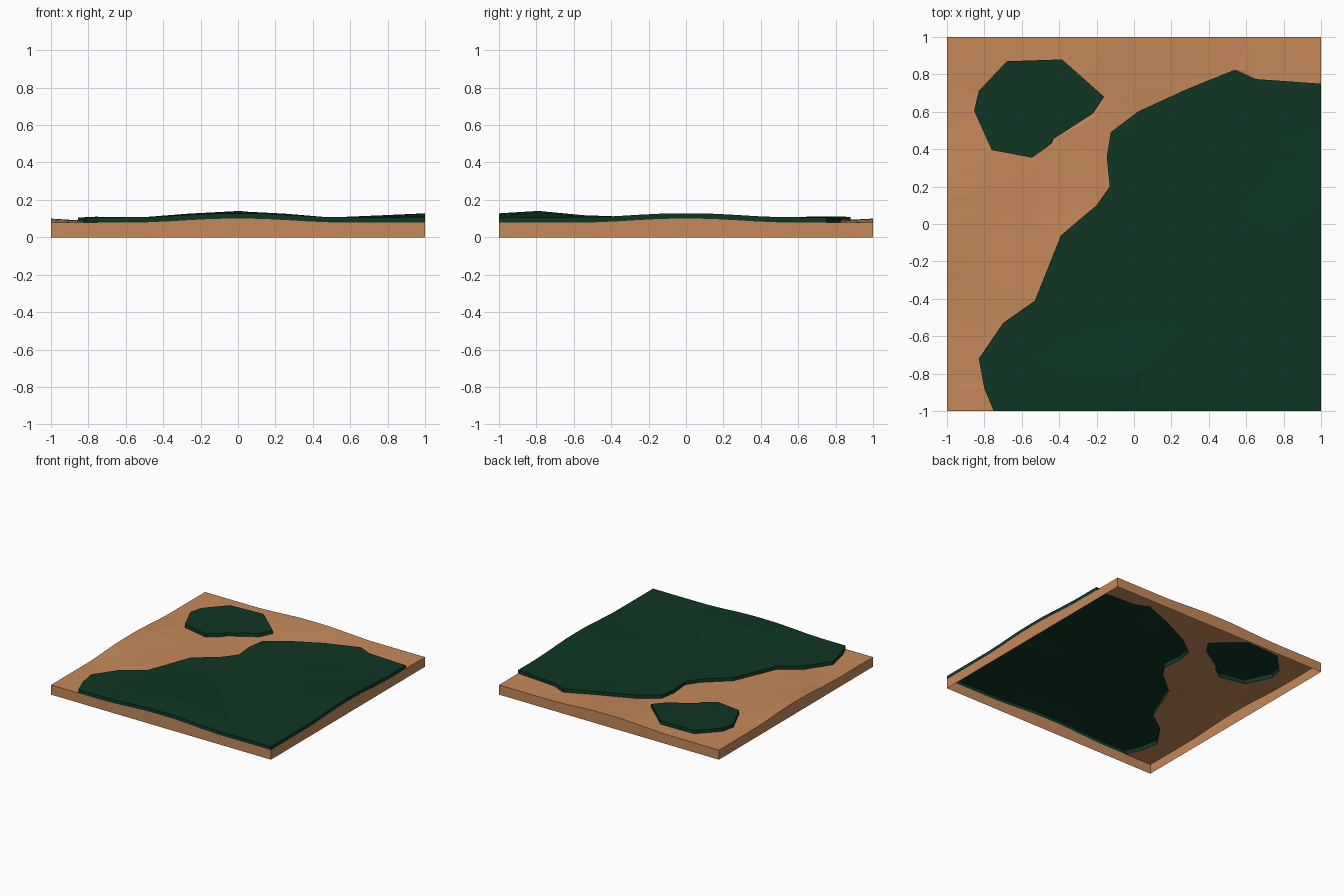
import bpy, bmesh, random
from mathutils import Vector
from mathutils.geometry import delaunay_2d_cdt

if "Cube" in bpy.data.objects:
    bpy.data.objects.remove(bpy.data.objects["Cube"])

random.seed(4)
THICK = 0.028

FIELD = [(-.75, -1), (-.80, -.88), (-.83, -.72), (-.70, -.53), (-.53, -.41), (-.39, -.06),
         (-.20, .10), (-.13, .20), (-.145, .36), (-.125, .49), (.02, .60), (.28, .72),
         (.54, .825), (.65, .775), (1, .75), (1, -1)]
ISLAND = [(-.68, .87), (-.385, .88), (-.16, .68), (-.22, .59), (-.43, .455), (-.44, .43),
          (-.545, .355), (-.76, .395), (-.855, .605), (-.83, .71)]


def material(name, rgb):
    m = bpy.data.materials.new(name)
    m.diffuse_color = (*rgb, 1)
    m.use_nodes = True
    m.node_tree.nodes["Principled BSDF"].inputs["Base Color"].default_value = m.diffuse_color
    return m


def smooth(t):
    t = max(0, min(1, t))
    return t * t * (3 - 2 * t)


def height(x, y):
    """Flat ground, a gentle rise at the middle of each side, one low hill."""
    h = 0.079
    for along, across in ((x, y), (y, x)):
        rise = smooth((0.55 - abs(along)) / 0.5)
        h = max(h, 0.079 + 0.021 * rise * smooth((abs(across) - 0.6) / 0.35))
    d = (((x + .03) / .5) ** 2 + ((y + .79) / .34) ** 2) ** .5
    return max(h, 0.079 + 0.034 * smooth(1.1 - d))


def inside(p, poly):
    hit = False
    for (ax, ay), (bx, by) in zip(poly, poly[1:] + poly[:1]):
        if (ay > p.y) != (by > p.y) and p.x < (bx - ax) * (p.y - ay) / (by - ay) + ax:
            hit = not hit
    return hit


# irregular triangulation holding the tile border and both grass outlines
pts, edges = [], []
for loop in (FIELD, ISLAND):
    n = len(pts)
    pts += [Vector(p) for p in loop]
    edges += [(n + i, n + (i + 1) % len(loop)) for i in range(len(loop))]
for i in range(17):
    t = -1 + i / 8
    pts += [Vector(p) for p in ((t, -1), (t, 1), (-1, t), (1, t))]
for i in range(7):
    for j in range(7):
        pts.append(Vector((-.78 + i * .26 + random.uniform(-.07, .07),
                           -.78 + j * .26 + random.uniform(-.07, .07))))
pts.append(Vector((.04, -.79)))
verts, _, faces, *_ = delaunay_2d_cdt(pts, edges, [], 0, 1e-4)


def on_border(p):
    return max(abs(p.x), abs(p.y)) > 0.999


ground_z = [height(p.x, p.y) + (0 if on_border(p) else random.uniform(-.004, .001)) for p in verts]


def region(face):
    c = sum((verts[i] for i in face), Vector((0, 0))) / len(face)
    return "field" if inside(c, FIELD) else "island" if inside(c, ISLAND) else "ground"


def build(name, kind, lift, skirt_z, mat):
    """Raised sheet of one region, with a skirt; skirt_z gives the bottom or None."""
    bm = bmesh.new()
    made = {}
    for f in faces:
        if region(f) != kind and kind != "all":
            continue
        for i in f:
            if i not in made:
                made[i] = bm.verts.new((*verts[i], ground_z[i] + lift))
        face = bm.faces.new([made[i] for i in f])
        face.normal_update()
        if face.normal.z < 0:
            face.normal_flip()
    low = {}

    def bottom(v):
        if v not in low:
            low[v] = bm.verts.new((v.co.x, v.co.y, skirt_z(v.co)))
        return low[v]

    for e in [e for e in bm.edges if e.is_boundary]:
        a, b = (l.vert for l in (e.link_loops[0], e.link_loops[0].link_loop_next))
        mid = (a.co + b.co) / 2
        if kind != "ground" or on_border(mid):
            bm.faces.new((b, a, bottom(a), bottom(b)))
    me = bpy.data.meshes.new(name)
    bm.to_mesh(me)
    bm.free()
    me.materials.append(mat)
    ob = bpy.data.objects.new(name, me)
    bpy.context.collection.objects.link(ob)
    return ob


earth = material("clay brown", (0.56, 0.25, 0.10))
grass = material("dark green", (0.0045, 0.038, 0.018))


def grass_foot(co):
    return co.z - THICK - (0 if on_border(co) else 0.006)


# ground sheet (open beneath the grass) with outer walls around the tile
build("ground", "ground", 0, lambda co: 0, earth)
# raised grass slabs
build("grass_field", "field", THICK, grass_foot, grass)
build("grass_island", "island", THICK, grass_foot, grass)

# outer walls below the grass field, completing the tile rim
bm = bmesh.new()
for f in faces:
    if region(f) == "ground":
        continue
    for a, b in zip(f, list(f[1:]) + [f[0]]):
        if on_border((verts[a] + verts[b]) / 2):
            top = [Vector((*verts[i], ground_z[i])) for i in (a, b)]
            foot = [Vector((p.x, p.y, 0)) for p in top]
            face = bm.faces.new([bm.verts.new(p) for p in (top[0], foot[0], foot[1], top[1])])
            face.normal_update()
            if face.normal.dot(face.calc_center_median() * Vector((1, 1, 0))) < 0:
                face.normal_flip()
bmesh.ops.remove_doubles(bm, verts=bm.verts, dist=1e-5)
me = bpy.data.meshes.new("ground_rim")
bm.to_mesh(me)
bm.free()
me.materials.append(earth)
bpy.context.collection.objects.link(bpy.data.objects.new("ground_rim", me))
